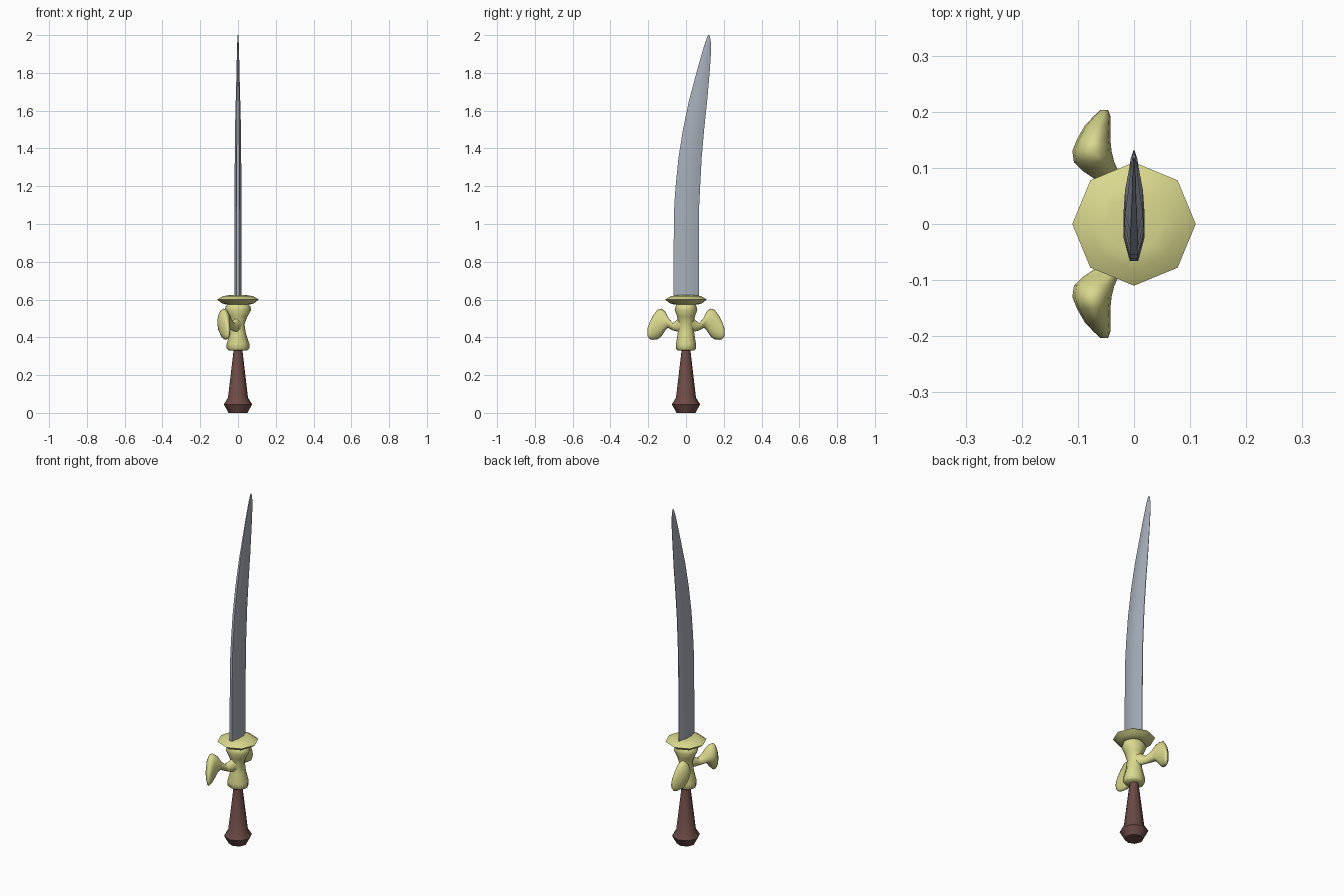
import bpy, math


def material(name, rgb):
    m = bpy.data.materials.new(name)
    m.diffuse_color = (*rgb, 1)
    return m


gold = material("pale_gold", (0.70, 0.69, 0.27))
wood = material("dark_wood", (0.15, 0.07, 0.06))
steel = material("steel", (0.39, 0.43, 0.49))


def loft(name, rings, mat, angle):
    """Skin a list of equal-length rings and cap both ends."""
    n = len(rings[0])
    verts = [p for r in rings for p in r]
    faces = [(a * n + i, a * n + (i + 1) % n, (a + 1) * n + (i + 1) % n, (a + 1) * n + i)
             for a in range(len(rings) - 1) for i in range(n)]
    faces += [tuple(reversed(range(n))), tuple(range(len(verts) - n, len(verts)))]
    me = bpy.data.meshes.new(name)
    me.from_pydata(verts, [], faces)
    me.materials.append(mat)
    ob = bpy.data.objects.new(name, me)
    bpy.context.collection.objects.link(ob)
    bpy.ops.object.select_all(action='DESELECT')
    bpy.context.view_layer.objects.active = ob
    ob.select_set(True)
    # consistent outward normals
    bpy.ops.object.mode_set(mode='EDIT')
    bpy.ops.mesh.select_all(action='SELECT')
    bpy.ops.mesh.normals_make_consistent(inside=False)
    bpy.ops.object.mode_set(mode='OBJECT')
    bpy.ops.object.shade_smooth_by_angle(angle=math.radians(angle))
    return ob


def circle(n):
    return [(math.cos(2 * math.pi * i / n), math.sin(2 * math.pi * i / n)) for i in range(n)]


def turned(name, profile, mat, angle=50):
    """Eight-sided turned part from (z, x radius, y radius) rows."""
    return loft(name, [[(rx * c, ry * s, z) for c, s in circle(8)] for z, rx, ry in profile],
                mat, angle)


# Handle with flared pommel
turned("handle", [(0, 0.05, 0.05), (0.008, 0.054, 0.054), (0.045, 0.075, 0.075),
                  (0.08, 0.053, 0.053), (0.36, 0.02, 0.02)], wood)

# Waisted collar
turned("collar", [(0.33, 0.05, 0.045), (0.34, 0.06, 0.053), (0.365, 0.06, 0.053),
                  (0.42, 0.042, 0.044), (0.47, 0.034, 0.04), (0.51, 0.05, 0.047),
                  (0.545, 0.07, 0.06), (0.565, 0.065, 0.055), (0.58, 0.045, 0.045)], gold, 60)

# Octagonal guard disc
turned("guard", [(0.573, 0.06, 0.06), (0.58, 0.085, 0.085), (0.6, 0.11, 0.11),
                 (0.618, 0.08, 0.08), (0.623, 0.05, 0.05)], gold, 60)

# Paddle-shaped wings: sections along y as (y, x centre, x half, low z, high z)
sections = [(0.02, 0.0, 0.025, 0.425, 0.515), (0.045, -0.012, 0.022, 0.43, 0.495),
            (0.07, -0.032, 0.023, 0.437, 0.475), (0.095, -0.06, 0.032, 0.45, 0.505),
            (0.11, -0.071, 0.036, 0.435, 0.538), (0.13, -0.075, 0.035, 0.405, 0.552),
            (0.15, -0.072, 0.030, 0.390, 0.547), (0.175, -0.065, 0.023, 0.387, 0.515),
            (0.192, -0.057, 0.015, 0.390, 0.48), (0.203, -0.053, 0.007, 0.405, 0.45)]
for side, label in ((1, "back"), (-1, "front")):
    rings = [[(cx + hx * c, side * y, (lo + hi) / 2 + (hi - lo) / 2 * s) for c, s in circle(12)]
             for y, cx, hx, lo, hi in sections]
    loft("wing_" + label, rings, gold, 80)

# Curved blade: rows of (z, spine y, edge y, half thickness)
blade = [(0.60, -0.066, 0.068, 0.019), (0.85, -0.066, 0.068, 0.019), (1.10, -0.062, 0.070, 0.018),
         (1.20, -0.055, 0.075, 0.018), (1.35, -0.040, 0.083, 0.017), (1.50, -0.016, 0.096, 0.016),
         (1.65, 0.015, 0.112, 0.012), (1.80, 0.055, 0.125, 0.008), (1.90, 0.083, 0.132, 0.006),
         (1.96, 0.101, 0.132, 0.004), (1.99, 0.112, 0.127, 0.003), (2.0, 0.118, 0.123, 0.002)]
section = [(0.4, 0), (1, 0.32), (1, 0.68), (0.1, 1),
           (-0.1, 1), (-1, 0.68), (-1, 0.32), (-0.4, 0)]
loft("blade", [[(t * u, a + (b - a) * v, z) for u, v in section] for z, a, b, t in blade],
     steel, 30)
